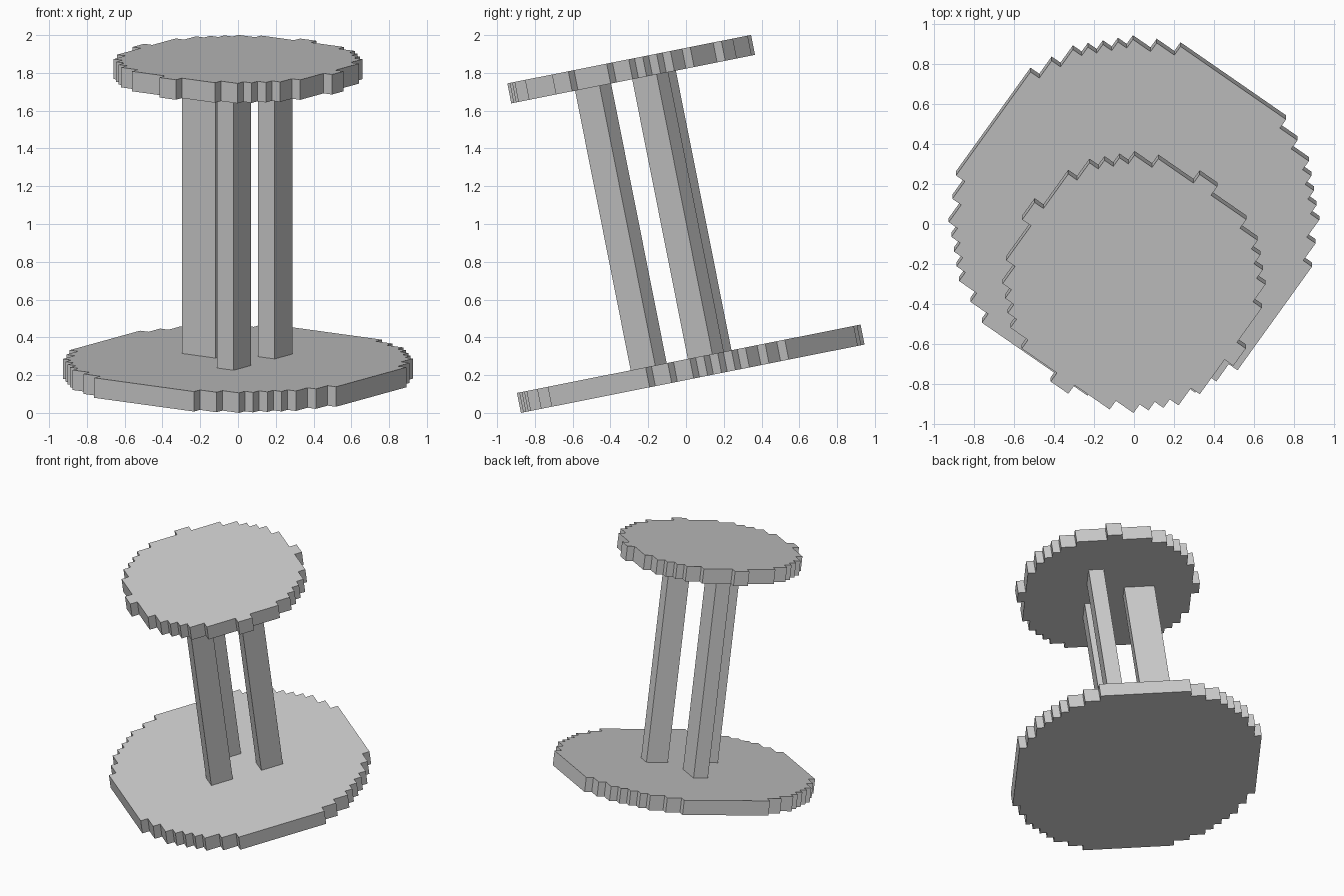
import bpy, bmesh
from math import radians
from mathutils import Matrix

if "Cube" in bpy.data.objects:
    bpy.data.objects.remove(bpy.data.objects["Cube"])

U = 0.0539  # one block unit
# whole model: turned about its axis, leaned toward the front
PLACE = (Matrix.Translation((0, 0.0357, 0.181))
         @ Matrix.Rotation(radians(11.25), 4, 'X')
         @ Matrix.Rotation(radians(-35.2), 4, 'Z')
         @ Matrix.Scale(U, 4))


def prism(name, outline, z0, z1):
    """Extrude a flat outline between two heights."""
    bm = bmesh.new()
    face = bm.faces.new([bm.verts.new((x, y, z0)) for x, y in outline])
    ext = bmesh.ops.extrude_face_region(bm, geom=[face], use_keep_orig=True)
    for v in ext["geom"]:
        if isinstance(v, bmesh.types.BMVert):
            v.co.z = z1
    bmesh.ops.recalc_face_normals(bm, faces=bm.faces)
    bm.transform(PLACE)
    mesh = bpy.data.meshes.new(name)
    bm.to_mesh(mesh)
    bm.free()
    ob = bpy.data.objects.new(name, mesh)
    bpy.context.collection.objects.link(ob)
    return ob


def stepped_circle(tips):
    """Blocky circle from the outer corners of one quadrant."""
    quad = []
    for i, (x, y) in enumerate(tips):
        quad.append((x, y))
        if i + 1 < len(tips):
            quad.append((tips[i + 1][0], y))
    outline = []
    for _ in range(4):
        outline += quad
        quad = [(-y, x) for x, y in quad]
    return outline


# wide lower disc and smaller upper disc
prism("lower_disc", stepped_circle([(16, 6), (15, 8), (14, 10), (13, 11), (12, 12),
                                    (11, 13), (10, 14), (8, 15), (6, 16)]), 0, 2)
prism("upper_disc", stepped_circle([(12, 1), (11, 5), (10, 7), (9, 8),
                                    (8, 9), (7, 10), (5, 11), (1, 12)]), 30, 32)

# three posts joining the discs
for name, x0, x1, y0, y1 in [("front_post", 1, 3, -5, -2),
                             ("right_post", 1, 3, 2, 5),
                             ("left_post", -6, -2, -1, 1)]:
    prism(name, [(x0, y0), (x1, y0), (x1, y1), (x0, y1)], 2, 30)
